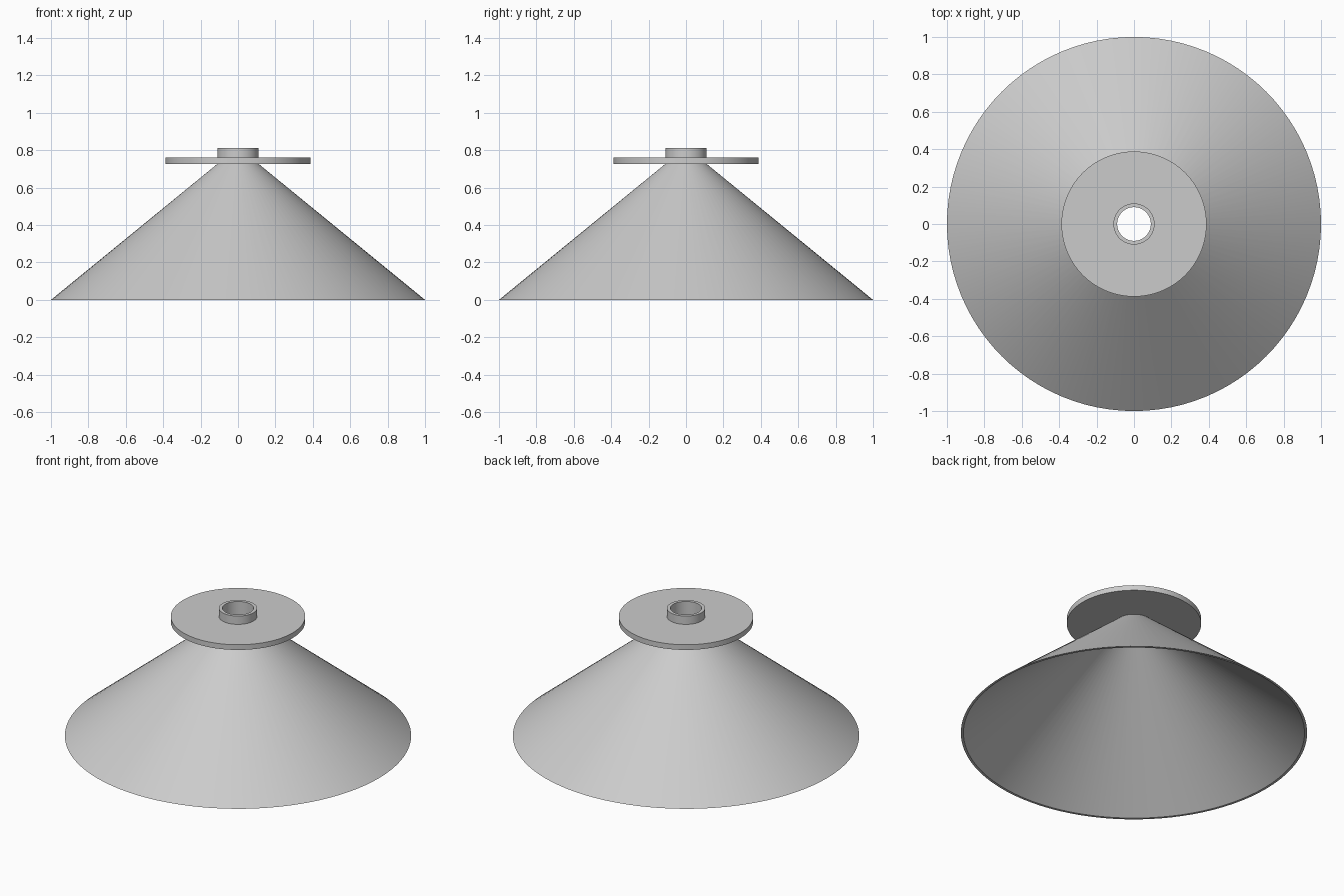
import bpy
import bmesh
import math

cube = bpy.data.objects.get("Cube")
if cube:
    bpy.data.objects.remove(cube, do_unlink=True)

SEGMENTS = 96
RIM, RIM_INNER = 1.0, 0.985
NECK, BORE = 0.11, 0.09
FLANGE = 0.388
Z_NECK, Z_PLATE, Z_TOP = 0.727, 0.76, 0.813

grey = bpy.data.materials.new("plain_grey")
grey.use_nodes = True
colour = (0.6, 0.6, 0.6, 1.0)
grey.diffuse_color = colour
grey.node_tree.nodes["Principled BSDF"].inputs["Base Color"].default_value = colour


def lathe(name, profile):
    """Turn an open (radius, height) profile around the z axis."""
    bm = bmesh.new()
    rings = []
    for r, z in profile:
        angles = [2 * math.pi * i / SEGMENTS for i in range(SEGMENTS)]
        rings.append([bm.verts.new((r * math.cos(a), r * math.sin(a), z)) for a in angles])
    for low, high in zip(rings, rings[1:]):
        for i in range(SEGMENTS):
            j = (i + 1) % SEGMENTS
            bm.faces.new((low[i], low[j], high[j], high[i]))
    mesh = bpy.data.meshes.new(name)
    bm.to_mesh(mesh)
    bm.free()
    mesh.materials.append(grey)
    obj = bpy.data.objects.new(name, mesh)
    bpy.context.collection.objects.link(obj)
    bpy.ops.object.select_all(action="DESELECT")
    obj.select_set(True)
    bpy.context.view_layer.objects.active = obj
    bpy.ops.object.shade_smooth_by_angle(angle=math.radians(25))
    return obj


# Hollow conical shade with a thin flat rim
lathe("shade", [(BORE, Z_NECK), (RIM_INNER, 0), (RIM, 0), (NECK, Z_NECK)])

# Flat disc around the neck
lathe("flange", [(NECK, Z_NECK), (FLANGE, Z_NECK), (FLANGE, Z_PLATE), (NECK, Z_PLATE)])

# Short open tube through the disc
lathe("collar", [(NECK, Z_PLATE), (NECK, Z_TOP), (BORE, Z_TOP), (BORE, Z_NECK)])
